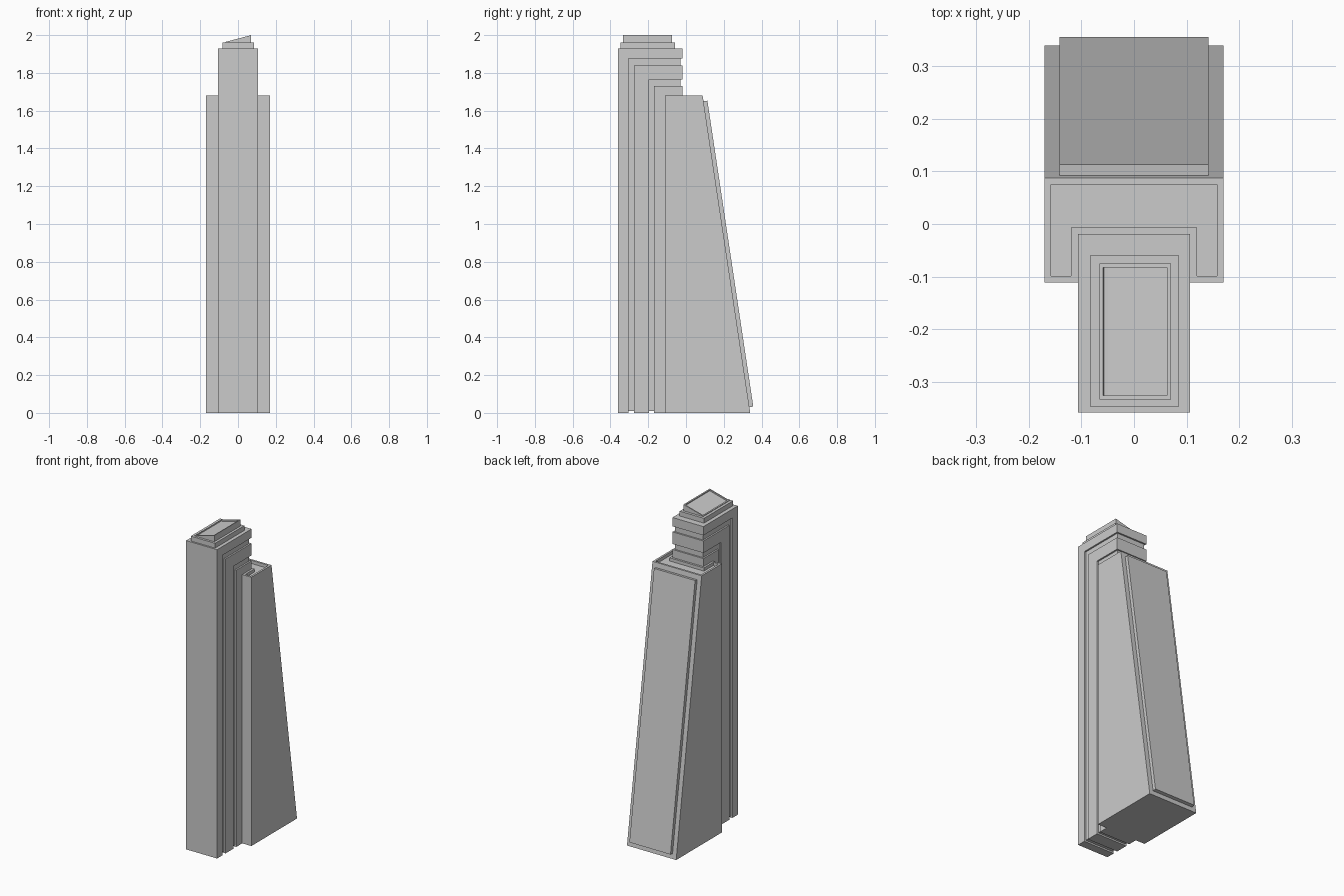
import bpy
import bmesh
from mathutils import Vector

cube = bpy.data.objects.get("Cube")
if cube:
    bpy.data.objects.remove(cube, do_unlink=True)

grey = bpy.data.materials.new("Concrete grey")
grey.use_nodes = True
colour = (0.6, 0.6, 0.6, 1)
grey.diffuse_color = colour
grey.node_tree.nodes["Principled BSDF"].inputs["Base Color"].default_value = colour


def prism(name, lower, upper, rim=0, depth=0):
    """Join two matching outlines; optionally sink the upper face inside a rim."""
    bm = bmesh.new()
    a = [bm.verts.new(p) for p in lower]
    b = [bm.verts.new(p) for p in upper]
    bm.faces.new(a[::-1])
    top = bm.faces.new(b)
    n = len(a)
    for i in range(n):
        j = (i + 1) % n
        bm.faces.new((a[i], a[j], b[j], b[i]))
    bmesh.ops.recalc_face_normals(bm, faces=bm.faces)
    if rim:
        bmesh.ops.inset_region(bm, faces=[top], thickness=rim, use_even_offset=True)
        # Open the sunken floor with vertical sides
        bm.normal_update()
        drop = top.normal * -depth
        floor = bmesh.ops.extrude_discrete_faces(bm, faces=[top])["faces"][0]
        bmesh.ops.translate(bm, verts=floor.verts, vec=drop)
    mesh = bpy.data.meshes.new(name)
    bm.to_mesh(mesh)
    bm.free()
    mesh.materials.append(grey)
    obj = bpy.data.objects.new(name, mesh)
    bpy.context.collection.objects.link(obj)
    return obj


def side_profile(name, half, points):
    """Extrude a y-z outline symmetrically across x."""
    return prism(name, [(-half, y, z) for y, z in points],
                 [(half, y, z) for y, z in points])


def rect(x0, x1, y0, y1, z0, z1):
    """Rectangle whose height runs from z0 at x0 to z1 at x1."""
    return [(x0, y0, z0), (x1, y0, z1), (x1, y1, z1), (x0, y1, z0)]


# Front tower: nested hooked bands around a slightly recessed core
half, back, gap = 0.107, -0.019, 0.01
side_profile("tower_core", half - gap,
             [(-0.34, gap), (back - gap, gap), (back - gap, 1.9), (-0.34, 1.9)])
bands = [("outer_band", -0.359, 1.93, -0.305, 1.875),
         ("middle_band", -0.275, 1.84, -0.195, 1.765)]
for name, y0, z_top, y1, z_low in bands:
    side_profile(name, half, [(y0, 0), (y1, 0), (y1, z_low), (back, z_low),
                              (back, z_top), (y0, z_top)])
side_profile("inner_band", half, [(-0.17, 0), (back, 0), (back, 1.73), (-0.17, 1.73)])

# Crown: flat step and tilted roof with a sunken panel
prism("crown_step", rect(-0.083, 0.085, -0.348, -0.059, 1.93, 1.93),
      rect(-0.083, 0.085, -0.348, -0.059, 1.96, 1.96))
prism("tilted_roof", rect(-0.066, 0.07, -0.334, -0.075, 1.96, 1.96),
      rect(-0.066, 0.07, -0.334, -0.075, 1.964, 2.0), 0.0075, 0.008)

# Rear block: wraps the tower, back wall leans inward, roof sunk inside a parapet
height, foot, head = 1.68, 0.34, 0.088


def wrap(y_back, z):
    right = [(0.17, y_back, z), (-0.17, y_back, z), (-0.17, -0.111, z), (-half, -0.111, z)]
    left = [(-half, back, z), (half, back, z), (half, -0.111, z), (0.17, -0.111, z)]
    return right + left


prism("rear_block", wrap(foot, 0), wrap(head, height), 0.0125, 0.02)

# Raised panel lying on the leaning back wall
slope = Vector((0, head - foot, height))
out = Vector((0, height, foot - head)).normalized() * 0.021
low, high = Vector((0, foot, 0)) + slope * 0.018, Vector((0, foot, 0)) + slope * 0.982
side = Vector((0.142, 0, 0))
outline = [low + side, low - side, high - side, high + side]
prism("rear_panel", [p - out * 0.3 for p in outline], [p + out for p in outline])
